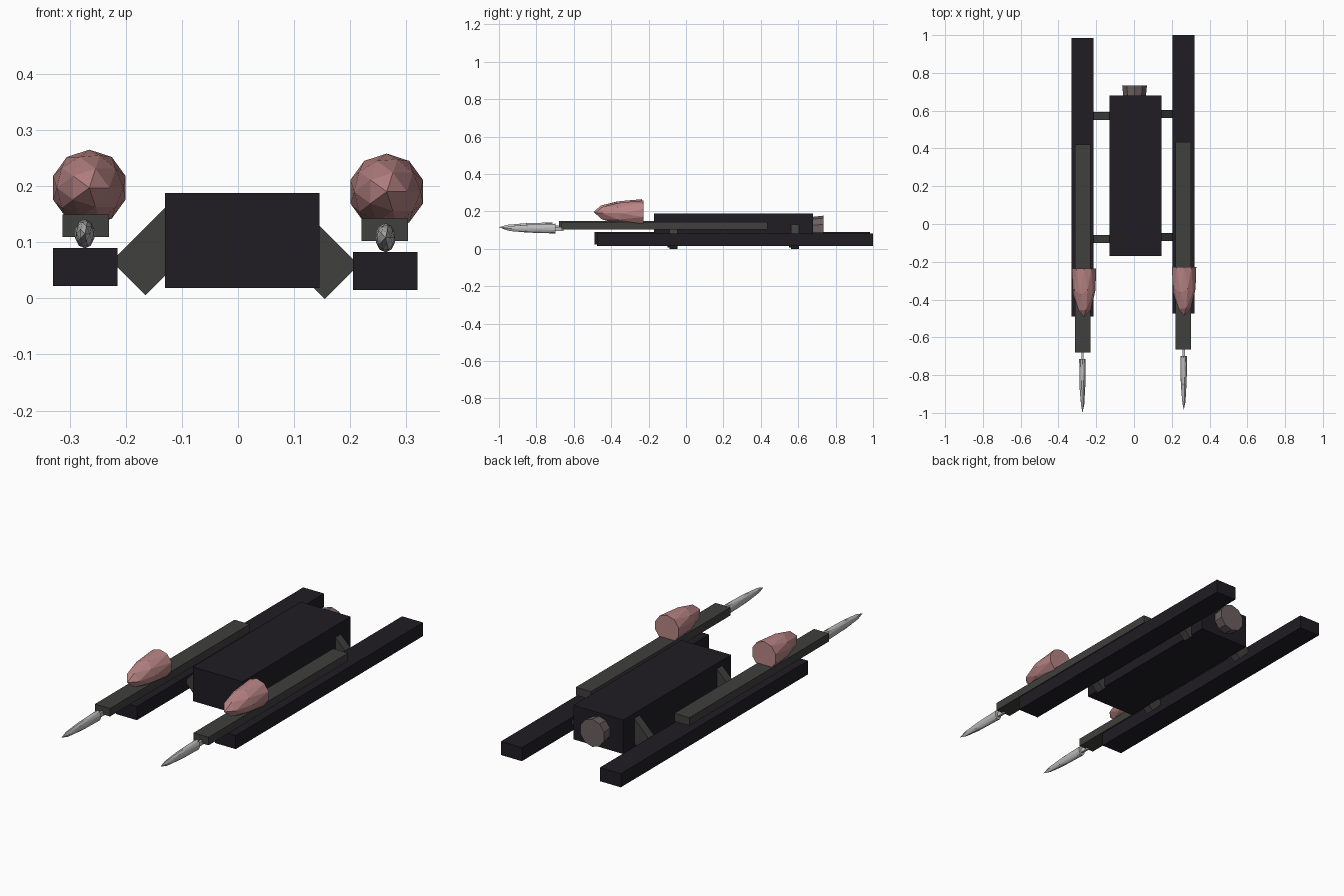
import bpy, bmesh, math
from mathutils import Matrix, Vector

if "Cube" in bpy.data.objects:
    bpy.data.objects.remove(bpy.data.objects["Cube"])


def material(name, rgb):
    m = bpy.data.materials.new(name)
    m.diffuse_color = (*rgb, 1)
    m.use_nodes = True
    m.node_tree.nodes["Principled BSDF"].inputs["Base Color"].default_value = m.diffuse_color
    return m


HULL = material("hull_dark", (0.014, 0.012, 0.017))
FRAME = material("frame_grey", (0.05, 0.05, 0.048))
PINK = material("pod_pink", (0.48, 0.23, 0.23))
NOZZLE = material("nozzle_grey", (0.15, 0.115, 0.115))
SILVER = material("tip_silver", (0.5, 0.5, 0.5))


def finish(name, bm, mat):
    bmesh.ops.recalc_face_normals(bm, faces=bm.faces)
    me = bpy.data.meshes.new(name)
    bm.to_mesh(me)
    bm.free()
    ob = bpy.data.objects.new(name, me)
    bpy.context.collection.objects.link(ob)
    me.materials.append(mat)
    return ob


def box(name, lo, hi, mat, tilt=0):
    lo, hi = Vector(lo), Vector(hi)
    bm = bmesh.new()
    bmesh.ops.create_cube(bm, size=1)
    bm.transform(Matrix.Translation((lo + hi) / 2)
                 @ Matrix.Rotation(tilt, 4, 'Y')
                 @ Matrix.Diagonal((*(hi - lo), 1)))
    return finish(name, bm, mat)


def bullet(name, base, radii, mat):
    # half of a low-poly icosphere stretched forward, with a flat back
    bm = bmesh.new()
    bmesh.ops.create_icosphere(bm, subdivisions=2, radius=1)
    bmesh.ops.bisect_plane(bm, geom=bm.verts[:] + bm.edges[:] + bm.faces[:], dist=1e-4,
                           plane_co=(0, 0, 0), plane_no=(0, 0, -1), clear_outer=True)
    bmesh.ops.holes_fill(bm, edges=[e for e in bm.edges if e.is_boundary])
    bm.transform(Matrix.Translation(base) @ Matrix.Diagonal((*radii, 1))
                 @ Matrix.Rotation(math.radians(90), 4, 'X'))
    return finish(name, bm, mat)


# central body
box("body", (-0.13, -0.17, 0.018), (0.145, 0.68, 0.188), HULL)

# rear nozzle
bm = bmesh.new()
bmesh.ops.create_cone(bm, cap_ends=True, segments=10, radius1=0.069, radius2=0.061, depth=0.075)
bm.transform(Matrix.Translation((0.003, 0.697, 0.108)) @ Matrix.Rotation(math.radians(90), 4, 'X'))
finish("nozzle", bm, NOZZLE)

# side assemblies: the right one sits slightly forward, lower and inward
for side, s, dx, dy, dz in (("left", -1, 0, 0, 0), ("right", 1, -0.01, 0.015, -0.007)):
    def span(x0, x1):
        a, b = s * x0 + dx, s * x1 + dx
        return min(a, b), max(a, b)

    # long skid
    x0, x1 = span(0.215, 0.33)
    box(side + "_skid", (x0, -0.49 + dy, 0.022 + dz), (x1, 0.985 + dy, 0.09 + dz), HULL)
    # gun rail above it
    x0, x1 = span(0.23, 0.313)
    box(side + "_rail", (x0, -0.68 + dy, 0.109 + dz), (x1, 0.42 + dy, 0.149 + dz), FRAME)
    # connector and pointed tip
    cx = s * 0.273 + dx
    box(side + "_connector", (cx - 0.006, -0.72 + dy, 0.102 + dz),
        (cx + 0.006, -0.67 + dy, 0.124 + dz), SILVER)
    bullet(side + "_tip", (cx, -0.714 + dy, 0.115 + dz), (0.018, 0.286, 0.026), SILVER)
    # pink pod
    px = s * 0.265
    bullet(side + "_pod", (px, -0.236 + dy / 2, 0.197 + dz), (0.068, 0.258, 0.068), PINK)
    # tilted struts joining the skid to the body
    c = Vector((s * 0.142 + dx, 0, 0.089 + dz))
    for end, y in (("front", -0.1), ("rear", 0.55)):
        h = Vector((0.075, 0, 0.043))
        box(f"{side}_{end}_strut", c - h + Vector((0, y + dy * 0.7, 0)),
            c + h + Vector((0, y + 0.043 + dy * 0.7, 0)), FRAME, tilt=s * math.radians(45))
